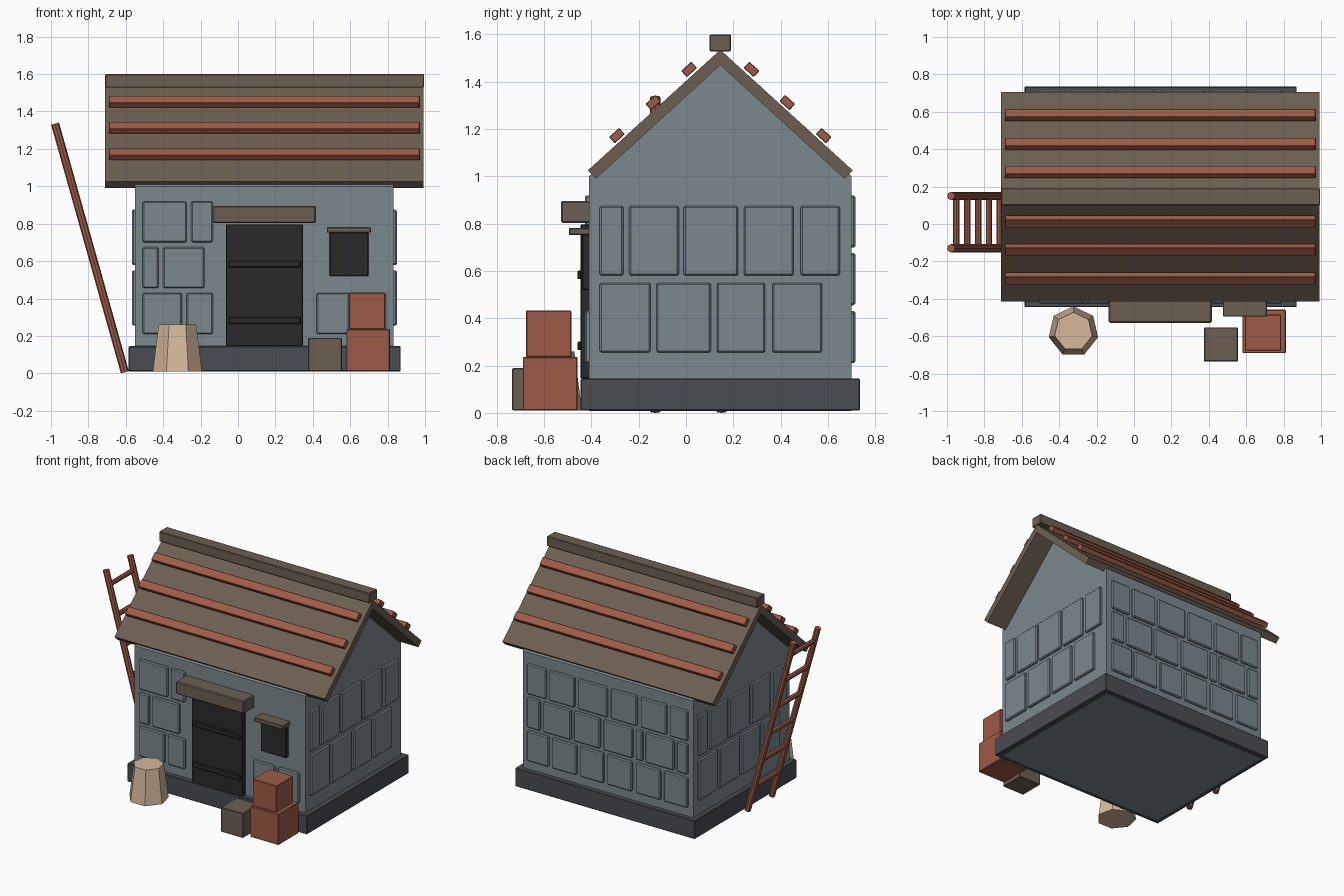
import bpy, bmesh, math
from mathutils import Vector, Matrix

if "Cube" in bpy.data.objects:
    bpy.data.objects.remove(bpy.data.objects["Cube"])


def mat(name, r, g, b):
    m = bpy.data.materials.new(name)
    lin = [((c / 255 + 0.055) / 1.055) ** 2.4 for c in (r, g, b)]
    m.diffuse_color = (*lin, 1)
    m.use_nodes = True
    m.node_tree.nodes["Principled BSDF"].inputs["Base Color"].default_value = m.diffuse_color
    return m


STONE = mat("blue_grey_stone", 122, 136, 141)
BASE = mat("dark_slate", 73, 76, 82)
WOOD = mat("brown_wood", 108, 95, 81)
RED = mat("red_brown_wood", 158, 91, 71)
DARK = mat("near_black", 42, 42, 43)
BEIGE = mat("pale_beige", 214, 184, 156)


def finish(name, bm, material, bevel=0.0):
    bmesh.ops.recalc_face_normals(bm, faces=bm.faces)
    if bevel:
        bmesh.ops.bevel(bm, geom=bm.edges[:], offset=bevel, segments=1, affect='EDGES')
    me = bpy.data.meshes.new(name)
    bm.to_mesh(me)
    bm.free()
    me.materials.append(material)
    ob = bpy.data.objects.new(name, me)
    bpy.context.collection.objects.link(ob)
    return ob


def add_box(bm, x0, x1, y0, y1, z0, z1):
    m = Matrix.Translation(((x0 + x1) / 2, (y0 + y1) / 2, (z0 + z1) / 2))
    m = m @ Matrix.Diagonal((x1 - x0, y1 - y0, z1 - z0, 1))
    bmesh.ops.create_cube(bm, size=1, matrix=m)


def box(name, dims, material, bevel=0.004):
    bm = bmesh.new()
    add_box(bm, *dims)
    return finish(name, bm, material, bevel)


def prism(name, profile, x0, x1, material, bevel=0.0):
    """Extrude a (y, z) profile along x."""
    bm = bmesh.new()
    f = bm.faces.new([bm.verts.new((x0, y, z)) for y, z in profile])
    r = bmesh.ops.extrude_face_region(bm, geom=[f])
    bmesh.ops.translate(bm, vec=(x1 - x0, 0, 0),
                        verts=[v for v in r['geom'] if isinstance(v, bmesh.types.BMVert)])
    return finish(name, bm, material, bevel)


def rod(name, a, b, radius, sides, material):
    a, b = Vector(a), Vector(b)
    m = Matrix.Translation((a + b) / 2) @ (b - a).to_track_quat('Z', 'Y').to_matrix().to_4x4()
    bm = bmesh.new()
    bmesh.ops.create_cone(bm, cap_ends=True, segments=sides, radius1=radius,
                          radius2=radius, depth=(b - a).length, matrix=m)
    return finish(name, bm, material)


# house body with gables, and plinth
RY = 0.145  # ridge line
box("plinth", (-0.585, 0.87, -0.445, 0.735, 0.01, 0.145), BASE)
prism("walls", [(-0.41, 0.009), (0.70, 0.009), (0.70, 1.0), (RY, 1.50), (-0.41, 1.0)],
      -0.55, 0.832, STONE)

# roof slabs, battens and ridge
slope = math.atan2(0.51, 0.56)
for s, side in ((-1, "front"), (1, "back")):
    prism("roof_" + side, [(RY, 1.535), (RY + s * 0.56, 1.025),
                           (RY + s * 0.525, 0.99), (RY, 1.47)], -0.71, 0.993, WOOD)
    for i, (d, z) in enumerate(((0.132, 1.452), (0.283, 1.312), (0.437, 1.172))):
        c, n = math.cos(slope), math.sin(slope)
        prof = [(RY + s * (d + a * c + b * n), z - a * n + b * c)
                for a, b in ((-0.029, -0.018), (0.029, -0.018), (0.029, 0.018), (-0.029, 0.018))]
        prism(f"batten_{side}_{i}", prof, -0.69, 0.972, RED, 0.003)
box("ridge_cap", (-0.71, 0.995, 0.10, 0.19, 1.528, 1.6), WOOD)

# door, straps, lintel, window
box("door", (-0.065, 0.347, -0.446, -0.40, 0.145, 0.797), DARK)
for i, z in enumerate((0.265, 0.565)):
    box(f"door_strap_{i}", (-0.052, 0.335, -0.459, -0.44, z, z + 0.037), DARK, 0.005)
box("lintel", (-0.135, 0.416, -0.528, -0.40, 0.803, 0.896), WOOD, 0.006)
box("window", (0.49, 0.697, -0.44, -0.40, 0.52, 0.755), DARK)
box("window_hood", (0.475, 0.71, -0.495, -0.40, 0.752, 0.782), WOOD)

# raised wall stones, as rows of (z0, z1, spans)
T, M, B = (0.70, 0.92), (0.455, 0.675), (0.21, 0.43)
front = [(T, [(-.51, -.275), (-.25, -.135)]),
         (M, [(-.51, -.425), (-.40, -.18)]),
         (B, [(-.51, -.30), (-.275, -.135), (.42, .595), (.62, .79)])]
back = [(T, [(-.51, -.365), (-.34, -.13), (-.10, .11), (.14, .38), (.405, .61), (.635, .79)]),
        (M, [(-.51, -.425), (-.40, -.17), (-.145, -.09), (-.065, .17), (.20, .41), (.435, .66), (.685, .79)]),
        (B, [(-.51, -.32), (-.29, -.09), (-.06, .14), (.17, .36), (.39, .59), (.615, .79)])]
gable = [((0.58, 0.875), [(-.365, -.265), (-.24, -.03), (-.01, .22), (.245, .455), (.485, .65)]),
         ((0.255, 0.55), [(-.365, -.15), (-.125, .105), (.13, .335), (.365, .575)])]


def stones(name, rows, place):
    bm = bmesh.new()
    for (z0, z1), spans in rows:
        for a, b in spans:
            add_box(bm, *place(a, b), z0, z1)
    finish(name, bm, STONE, 0.007)


stones("front_stones", front, lambda a, b: (a, b, -0.427, -0.39))
stones("back_stones", back, lambda a, b: (a, b, 0.68, 0.716))
stones("right_stones", gable, lambda a, b: (0.81, 0.85, a, b))
stones("left_stones", gable, lambda a, b: (-0.567, -0.53, 2 * RY - b, 2 * RY - a))

# leaning ladder
foot, top = Vector((-0.605, 0, 0.006)), Vector((-0.978, 0, 1.335))
YA, YB = -0.13, 0.15
for i, y in enumerate((YA, YB)):
    o = Vector((0, y, 0))
    rod(f"ladder_rail_{i}", foot + o, top + o, 0.022, 8, RED)
for i in range(6):
    p = foot.lerp(top, 0.145 + i * 0.156)
    rod(f"ladder_rung_{i}", (p.x, YA, p.z), (p.x, YB, p.z), 0.017, 8, RED)

# seven-sided sack
bm = bmesh.new()
bmesh.ops.create_cone(bm, cap_ends=True, segments=7, radius1=0.135, radius2=0.103, depth=0.25)
ang = math.atan2(bm.verts[0].co.y, bm.verts[0].co.x) if not hasattr(bm.verts, "ensure_lookup_table") else None
bm.verts.ensure_lookup_table()
v = bm.verts[0].co
bmesh.ops.transform(bm, verts=bm.verts, matrix=Matrix.Translation((-0.324, -0.575, 0.135))
                    @ Matrix.Rotation(math.pi / 2 - math.atan2(v.y, v.x), 4, 'Z'))
finish("sack", bm, BEIGE)

# crates
box("small_brown_crate", (0.375, 0.555, -0.735, -0.553, 0.01, 0.19), WOOD)
box("large_red_crate", (0.58, 0.812, -0.69, -0.458, 0.01, 0.237), RED)
box("upper_red_crate", (0.593, 0.787, -0.677, -0.485, 0.237, 0.432), RED)
